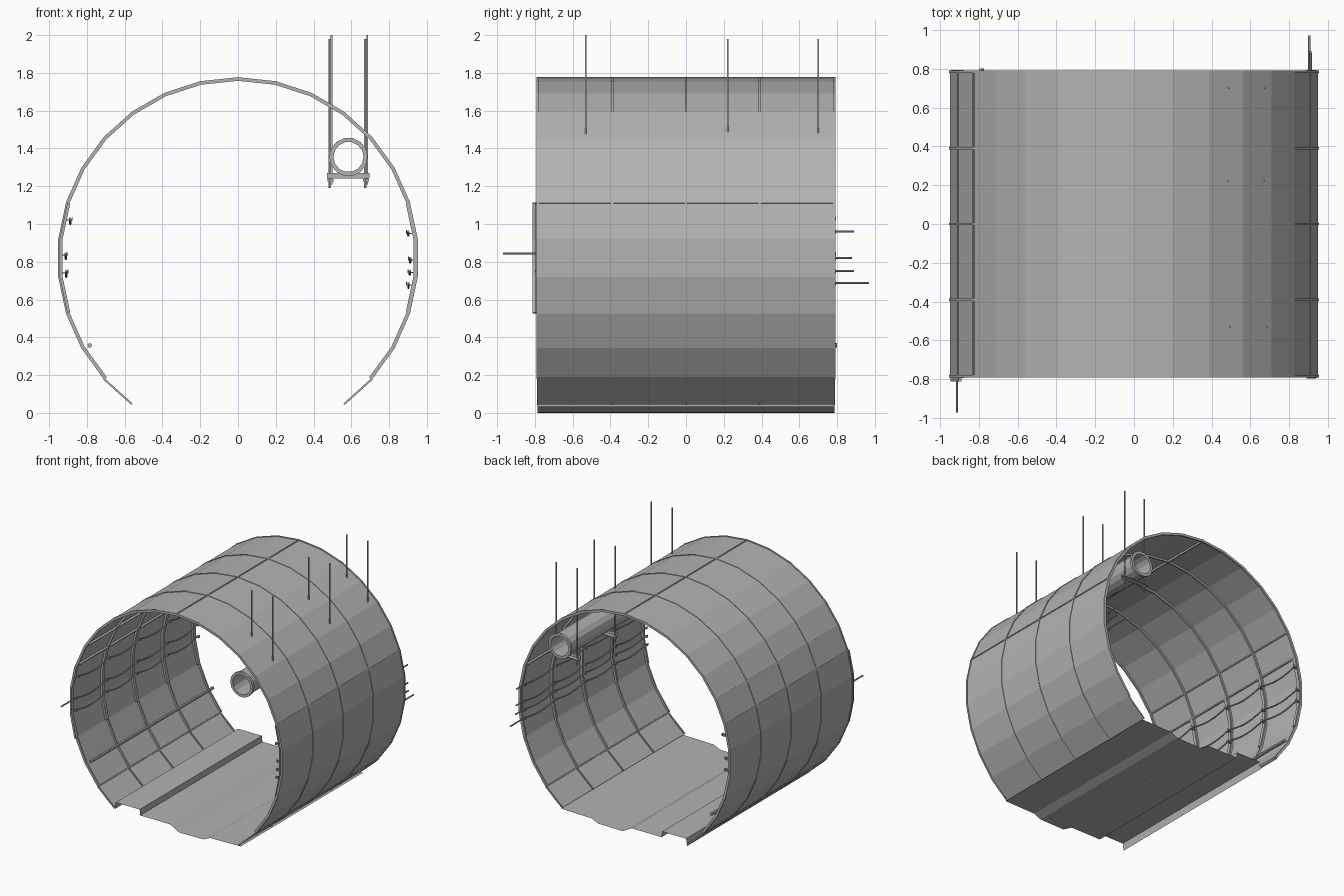
import bpy, bmesh, math

if "Cube" in bpy.data.objects:
    bpy.data.objects.remove(bpy.data.objects["Cube"])

grey = bpy.data.materials.new("concrete grey")
grey.diffuse_color = (0.45, 0.45, 0.45, 1)
grey.use_nodes = True
grey.node_tree.nodes["Principled BSDF"].inputs["Base Color"].default_value = grey.diffuse_color

CZ, R, HALF = 0.82, 0.953, 0.785          # tunnel axis height, radius, half length
RIBS = [-0.785, -0.39, 0.0, 0.39, 0.785]


def finish(name, bm, fix=True):
    if fix:
        bmesh.ops.recalc_face_normals(bm, faces=bm.faces)
    me = bpy.data.meshes.new(name)
    bm.to_mesh(me)
    bm.free()
    me.materials.append(grey)
    ob = bpy.data.objects.new(name, me)
    bpy.context.collection.objects.link(ob)
    return ob


def loft(bm, sections, closed=True, caps=True):
    """Skin a list of equal-length point loops."""
    rows = [[bm.verts.new(p) for p in s] for s in sections]
    n = len(rows[0])
    for a, b in zip(rows, rows[1:]):
        for i in range(n if closed else n - 1):
            j = (i + 1) % n
            bm.faces.new((a[i], a[j], b[j], b[i]))
    if closed and caps:
        bm.faces.new(rows[0][::-1])
        bm.faces.new(rows[-1])


def pt(deg, r, y):
    a = math.radians(deg)
    return (r * math.sin(a), y, CZ + r * math.cos(a))


def arc_strip(bm, a0, a1, r0, r1, y0, y1):
    """Curved bar following the facets of the lining."""
    loft(bm, [[pt(a, r0, y0), pt(a, r1, y0), pt(a, r1, y1), pt(a, r0, y1)]
              for a in range(a0, a1 + 1, 12)])


def box(bm, x0, x1, y0, y1, z0, z1):
    loft(bm, [[(x0, y0, z), (x1, y0, z), (x1, y1, z), (x0, y1, z)] for z in (z0, z1)])


def tube(bm, path, r, n=8, caps=True):
    """Tube along y through (x, y, z) points."""
    loft(bm, [[(x + r * math.cos(t * math.tau / n), y, z + r * math.sin(t * math.tau / n))
               for t in range(n)] for x, y, z in path], caps=caps)


# Lining sheet: 12 degree facets, bottom facet set slightly outward
bm = bmesh.new()
for a0, a1, r in ((-132, 132, R), (132, 144, R + 0.006), (-144, -132, R + 0.006)):
    loft(bm, [[pt(a, r, -HALF), pt(a, r, HALF)] for a in range(a0, a1 + 1, 12)], closed=False)
finish("tunnel_lining", bm)

# Ring flanges at the segment joints
bm = bmesh.new()
for y in RIBS:
    arc_strip(bm, -132, 132, R - 0.015, R + 0.004, y - 0.006, y + 0.006)
    for s in (-144, 132):
        arc_strip(bm, s, s + 12, R - 0.002, R + 0.008, y - 0.005, y + 0.005)
finish("ring_flanges", bm)

# Lengthwise seams between segments
bm = bmesh.new()
for a in (0, 72, 132, -60, -72, -132):
    loft(bm, [[pt(a - 0.3, R - 0.015, y), pt(a + 0.3, R - 0.015, y),
               pt(a + 0.3, R + 0.004, y), pt(a - 0.3, R + 0.004, y)] for y in (-HALF, HALF)])
finish("lengthwise_seams", bm)

# Floor sheet with track trough and raised walkway
profile = [(0.575, 0.035), (0.30, 0.03), (0.24, 0.003), (0.02, 0.0), (-0.06, 0.045),
           (-0.33, 0.045), (-0.335, 0.092), (-0.55, 0.092), (-0.56, 0.035)]
bm = bmesh.new()
loft(bm, [[(x, -HALF, z), (x, HALF, z)] for x, z in profile], closed=False)
finish("floor", bm)

# Ventilation pipe: hollow, with collars at its ends and joints
PX, PZ = 0.585, 1.355
bm = bmesh.new()
tube(bm, [(PX, -0.79, PZ), (PX, 0.79, PZ)], 0.092, 14, caps=False)
tube(bm, [(PX, -0.79, PZ), (PX, 0.79, PZ)], 0.080, 14, caps=False)
finish("overhead_pipe", bm)
bm = bmesh.new()
for y in (-0.78, 0.78):
    ring = []
    for r, dy in ((0.080, -0.01), (0.102, -0.01), (0.102, 0.01), (0.080, 0.01), (0.080, -0.01)):
        ring.append([(PX + r * math.cos(t * math.tau / 14), y + dy,
                      PZ + r * math.sin(t * math.tau / 14)) for t in range(14)])
    loft(bm, ring, caps=False)
bmesh.ops.remove_doubles(bm, verts=bm.verts, dist=1e-5)
finish("pipe_collars", bm)

# Hangers: cross bar and two threaded rods each
bm = bmesh.new()
for y, dx, top in ((-0.53, 0.0, 2.0), (0.22, -0.012, 1.98), (0.70, -0.006, 1.98)):
    box(bm, 0.47, 0.695, y - 0.02, y + 0.02, 1.24, 1.246)
    box(bm, 0.47, 0.695, y - 0.02, y - 0.014, 1.24, 1.27)
    for x in (0.495 + dx, 0.683 + dx):
        box(bm, x - 0.004, x + 0.004, y - 0.004, y + 0.004, top - 0.79, top)
        box(bm, x - 0.01, x + 0.01, y - 0.01, y + 0.01, 1.225, 1.238)
finish("pipe_hangers", bm)

# Wall cables: side, height, end that sticks out, sag
cables = [(1, 0.96, 0.89, 0.02), (1, 0.82, 0.88, 0.025), (1, 0.752, 0.89, 0.02),
          (1, 0.687, 0.97, 0.025), (-1, 1.03, -0.79, 0.03), (-1, 0.845, -0.97, 0.03),
          (-1, 0.75, -0.80, 0.03)]
bm_c, bm_h = bmesh.new(), bmesh.new()
for side, z, end, sag in cables:
    wall = math.sqrt(0.935 ** 2 - (z - CZ) ** 2) - 0.005
    x = side * (wall - 0.018)
    path = []
    for k in range(25):
        y = -HALF + 2 * HALF * k / 24
        path.append((x, y, z - sag * math.sin(math.pi * (k % 6) / 6)))
    path = path + [(x, end, z)] if end > 0 else [(x, end, z)] + path
    tube(bm_c, path, 0.006, 6)
    # J hooks carrying the cable at every ring joint
    for y in RIBS:
        xs = sorted((side * (wall + 0.012), side * (wall - 0.03)))
        box(bm_h, xs[0], xs[1], y - 0.008, y + 0.008, z - 0.012, z - 0.007)
        xs = sorted((side * (wall - 0.03), side * (wall - 0.026)))
        box(bm_h, xs[0], xs[1], y - 0.008, y + 0.008, z - 0.012, z + 0.008)
finish("wall_cables", bm_c)
finish("cable_hooks", bm_h)

# Curved bracket strips behind the hooks
bm = bmesh.new()
for y in RIBS:
    arc_strip(bm, -108, -72, 0.934, 0.95, y - 0.027, y)
for y in RIBS:
    arc_strip(bm, 72, 108, 0.934, 0.942, y - 0.012, y + 0.004)
finish("bracket_strips", bm)

# Low service pipe on the left wall
bm = bmesh.new()
tube(bm, [(-0.785, -0.78, 0.357), (-0.785, 0.80, 0.357)], 0.012, 8)
finish("service_pipe", bm)
